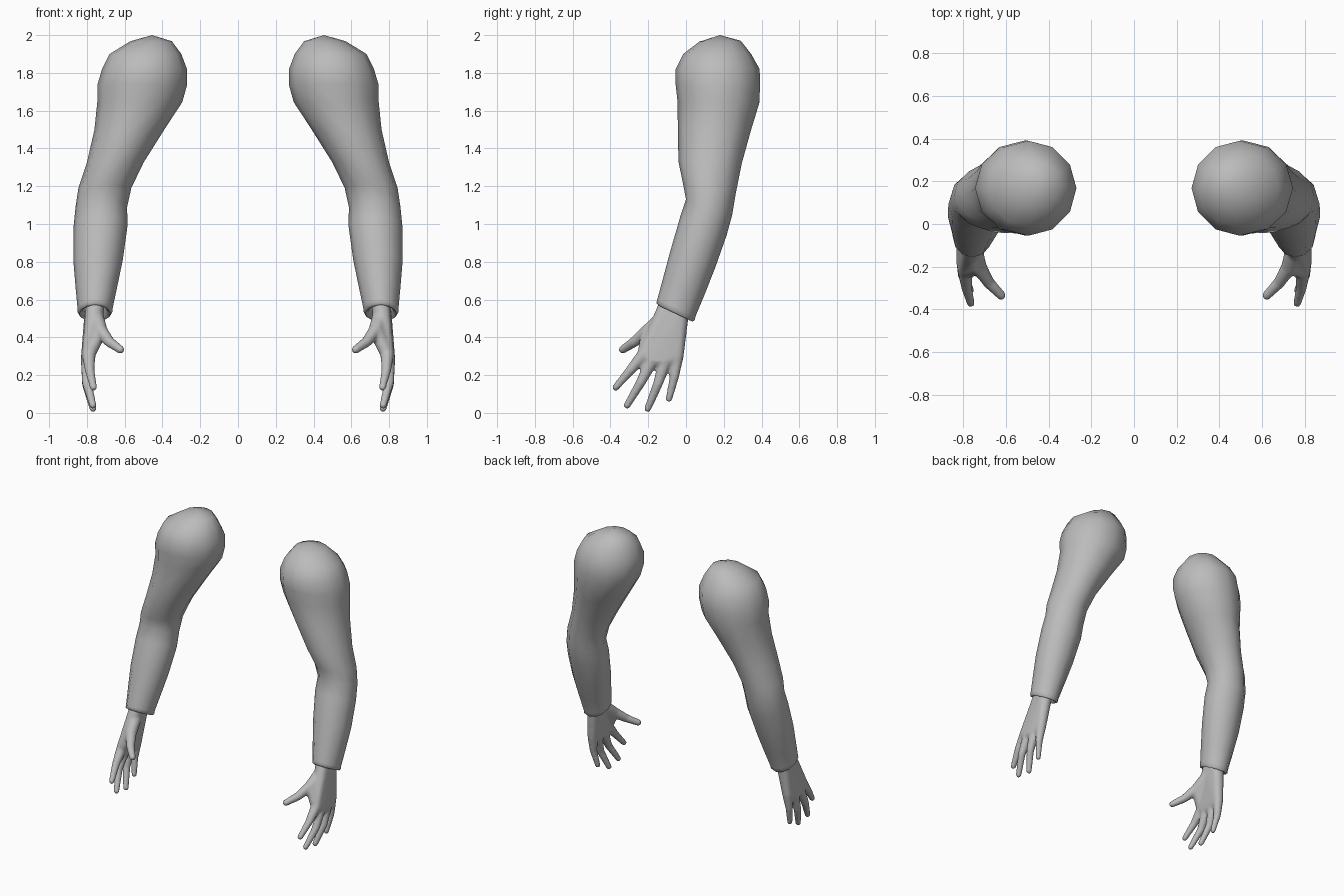
import bpy, bmesh
from math import sin, cos, pi, sqrt, radians

cube = bpy.data.objects.get("Cube")
if cube:
    bpy.data.objects.remove(cube, do_unlink=True)

grey = bpy.data.materials.new("plain grey")
grey.use_nodes = True
GREY = (0.5, 0.5, 0.5, 1)
grey.diffuse_color = GREY
grey.node_tree.nodes["Principled BSDF"].inputs["Base Color"].default_value = GREY

SIDES = 12


def finish(bm, name):
    """Turn a bmesh into a named object."""
    bmesh.ops.recalc_face_normals(bm, faces=bm.faces)
    for f in bm.faces:
        f.smooth = True
    mesh = bpy.data.meshes.new(name)
    bm.to_mesh(mesh)
    bm.free()
    mesh.materials.append(grey)
    obj = bpy.data.objects.new(name, mesh)
    bpy.context.collection.objects.link(obj)
    return obj


def mirror(obj):
    m = obj.modifiers.new("other_side", 'MIRROR')
    m.use_axis[0] = True
    m.use_mirror_merge = False


def add_ring(bm, x0, x1, front, back):
    """Ellipse between two x limits and two (y, z) points, front and back."""
    cx, rx = (x0 + x1) / 2, (x1 - x0) / 2
    cy, cz = (front[0] + back[0]) / 2, (front[1] + back[1]) / 2
    ry, rz = (back[0] - front[0]) / 2, (back[1] - front[1]) / 2
    angles = [2 * pi * i / SIDES for i in range(SIDES)]
    return [bm.verts.new((cx + rx * cos(a), cy + ry * sin(a), cz + rz * sin(a)))
            for a in angles]


# Sleeve: x limits, then front and back (y, z) of each ring, shoulder to cuff
sleeve_rings = [
    (.35, .57, (.07, 1.965), (.29, 1.97)),
    (.30, .68, (-.015, 1.90), (.345, 1.90)),
    (.27, .72, (-.055, 1.82), (.39, 1.82)),
    (.27, .745, (-.055, 1.74), (.392, 1.73)),
    (.295, .745, (-.045, 1.65), (.388, 1.64)),
    (.39, .76, (-.043, 1.50), (.345, 1.50)),
    (.50, .80, (-.04, 1.33), (.295, 1.32)),
    (.565, .845, (-.015, 1.21), (.265, 1.17)),
    (.587, .86, (.0, 1.13), (.245, 1.05)),
    (.585, .87, (-.03, 1.04), (.215, .94)),
    (.61, .872, (-.085, .85), (.155, .77)),
    (.64, .86, (-.125, .70), (.10, .63)),
    (.663, .85, (-.152, .60), (.052, .515)),
    (.665, .85, (-.157, .58), (.045, .49)),
    (.675, .84, (-.145, .568), (.035, .483)),
    (.69, .825, (-.125, .57), (.015, .50)),
    (.70, .815, (-.10, .65), (.02, .60)),
]
bm = bmesh.new()
rings = [add_ring(bm, *r) for r in sleeve_rings]
for a, b in zip(rings, rings[1:]):
    for i in range(SIDES):
        j = (i + 1) % SIDES
        bm.faces.new((a[i], a[j], b[j], b[i]))
crown = bm.verts.new((.455, .18, 2.0))
for i in range(SIDES):
    bm.faces.new((crown, rings[0][i], rings[0][(i + 1) % SIDES]))
bm.faces.new(rings[-1])
sleeve = finish(bm, "sleeves")
mirror(sleeve)


def ball_points(x, y, z, r, n=60):
    pts = []
    for i in range(n):
        h = 1 - 2 * (i + .5) / n
        s, a = sqrt(1 - h * h), i * pi * (3 - sqrt(5))
        pts.append((x + r * s * cos(a), y + r * s * sin(a), z + r * h))
    return pts


def add_hull(bm, balls):
    """Convex skin around a few (x, y, z, radius) balls."""
    part = bmesh.new()
    verts = [part.verts.new(p) for b in balls for p in ball_points(*b)]
    res = bmesh.ops.convex_hull(part, input=verts)
    inner = [g for g in res["geom_interior"] if isinstance(g, bmesh.types.BMVert)]
    bmesh.ops.delete(part, geom=inner, context='VERTS')
    bmesh.ops.recalc_face_normals(part, faces=part.faces)
    tmp = bpy.data.meshes.new("part")
    part.to_mesh(tmp)
    part.free()
    bm.from_mesh(tmp)
    bpy.data.meshes.remove(tmp)


# Hand: palm, thumb and fingers as hulls fused by a remesh
wrist = [(.755, -.095, .57, .05), (.765, -.03, .54, .048),
         (.755, -.07, .63, .045), (.765, -.01, .61, .04)]
fingers = [  # knuckle, middle joint, tip
    [(.79, -.222, .31, .036), (.785, -.295, .225, .026), (.765, -.372, .135, .019)],
    [(.797, -.18, .28, .036), (.80, -.24, .16, .026), (.768, -.312, .04, .019)],
    [(.797, -.11, .275, .036), (.80, -.15, .15, .026), (.768, -.203, .022, .019)],
    [(.79, -.048, .30, .036), (.795, -.062, .19, .025), (.78, -.090, .074, .018)],
]
thumb = [(.755, -.11, .51, .045), (.728, -.20, .435, .038),
         (.68, -.275, .375, .028), (.622, -.335, .335, .022)]
bm = bmesh.new()
add_hull(bm, wrist)
add_hull(bm, wrist[:2] + [f[0] for f in fingers])
add_hull(bm, thumb[:2] + [fingers[0][0]])
for digit in fingers + [thumb]:
    for a, b in zip(digit, digit[1:]):
        add_hull(bm, [a, b])
hand = finish(bm, "hands")
remesh = hand.modifiers.new("fuse", 'REMESH')
remesh.mode = 'VOXEL'
remesh.voxel_size = .008
remesh.use_smooth_shade = True
soften = hand.modifiers.new("soften", 'SMOOTH')
soften.factor = .5
soften.iterations = 6
mirror(hand)

# Smooth shading that keeps the cuff edge crisp
bpy.ops.object.select_all(action='DESELECT')
sleeve.select_set(True)
bpy.context.view_layer.objects.active = sleeve
bpy.ops.object.shade_smooth_by_angle(angle=radians(60))
